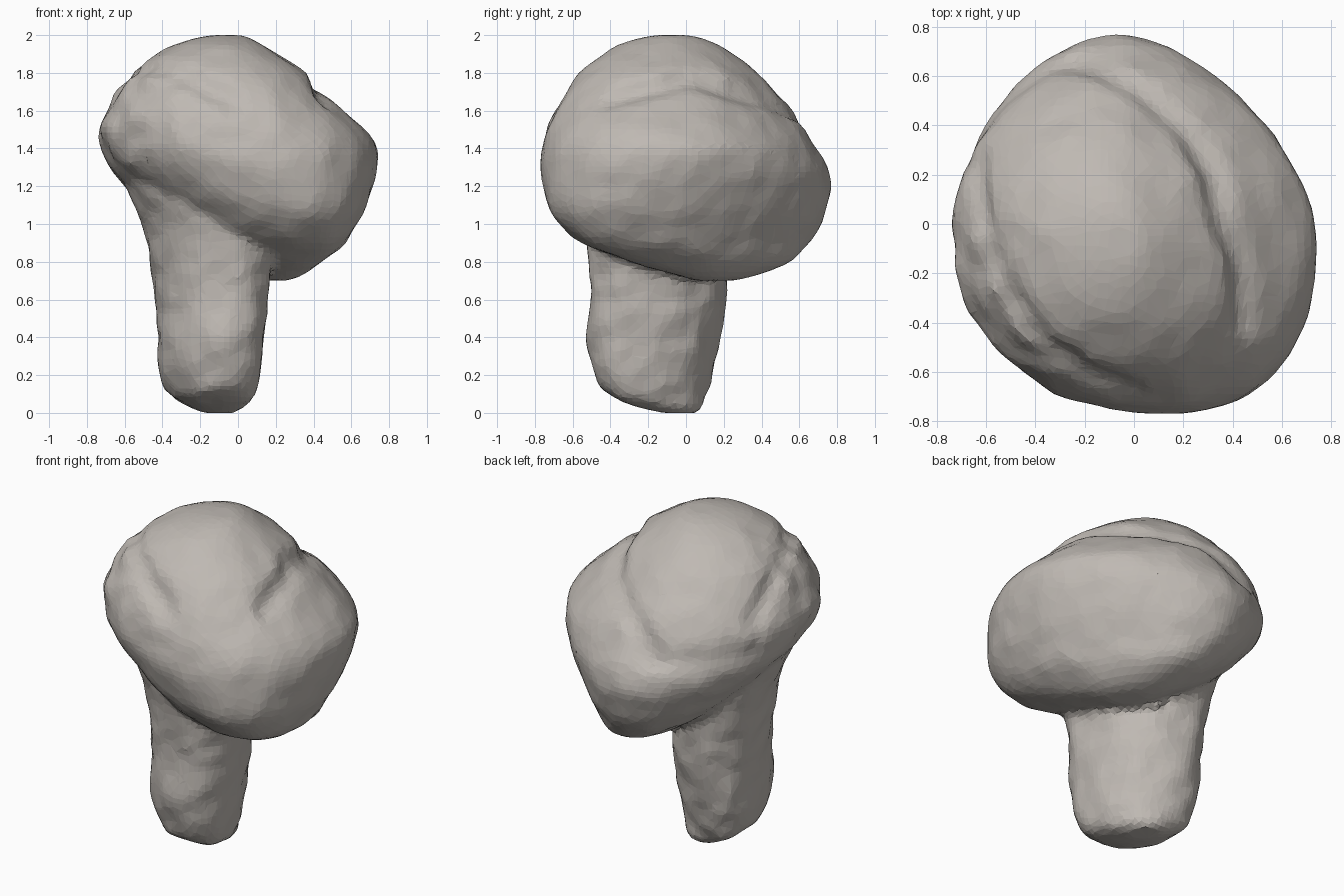
import bpy, bmesh, math, random
from mathutils import Vector, noise

if "Cube" in bpy.data.objects:
    bpy.data.objects.remove(bpy.data.objects["Cube"])

random.seed(4)
stone = bpy.data.materials.new("warm grey")
stone.diffuse_color = (0.52, 0.485, 0.45, 1)
stone.use_nodes = True
stone.node_tree.nodes["Principled BSDF"].inputs["Base Color"].default_value = stone.diffuse_color


def spline(rows, steps):
    """Catmull-Rom through rows of numbers"""
    out = []
    for i in range(len(rows) - 1):
        a, b = rows[max(i - 1, 0)], rows[i]
        c, d = rows[i + 1], rows[min(i + 2, len(rows) - 1)]
        for s in range(steps):
            t = s / steps
            out.append([0.5 * (2*q + (r - p)*t + (2*p - 5*q + 4*r - w)*t*t
                               + (3*q - p - 3*r + w)*t**3)
                        for p, q, r, w in zip(a, b, c, d)])
    out.append(list(rows[-1]))
    return out


def power(v, e):
    return math.copysign(abs(v) ** (2 / e), v)


def loft(name, rows, steps, sides, front_exp, back_exp, skew, shape):
    """Stack egg-shaped slices (z, xmin, xmax, ymin, ymax), skewed along the diagonal"""
    bm = bmesh.new()
    rings = []
    for z, x0, x1, y0, y1 in spline(rows, steps):
        cx, cy, ring = (x0 + x1) / 2, (y0 + y1) / 2, []
        phi = math.asin(skew(z))
        for k in range(sides):
            a = math.tau * k / sides
            s = math.sin(a + phi / 2)
            e = back_exp if s > 0 else front_exp
            x = cx + (x1 - x0) / 2 * power(math.cos(a - phi / 2), e)
            y = cy + (y1 - y0) / 2 * power(s, e)
            ring.append(bm.verts.new((x, y, z)))
        rings.append(ring)
    for lo, hi in zip(rings, rings[1:]):
        for k in range(sides):
            n = (k + 1) % sides
            bm.faces.new((lo[k], lo[n], hi[n], hi[k]))
    bm.faces.new(rings[0][::-1])
    bm.faces.new(rings[-1])
    bmesh.ops.recalc_face_normals(bm, faces=bm.faces)
    bm.normal_update()
    moves = [(v, v.co + v.normal * shape(v)) for v in bm.verts]
    for v, co in moves:
        v.co = co
        v.co.z = min(max(co.z, 0), 2)
    mesh = bpy.data.meshes.new(name)
    bm.to_mesh(mesh)
    bm.free()
    mesh.materials.append(stone)
    ob = bpy.data.objects.new(name, mesh)
    bpy.context.collection.objects.link(ob)
    return ob


# Creases seen from above: back-right lobe seam and front-left lip
seam = [(-.30, .68), (-.1, .62), (.05, .53), (.2, .4), (.32, .22),
        (.37, 0), (.43, -.15), (.45, -.4)]
lip = [(-.64, .25), (-.62, .05), (-.55, -.2), (-.42, -.42), (-.2, -.6), (0, -.68)]


def distance(p, path):
    best = 9
    for a, b in zip(path, path[1:]):
        a, b = Vector(a), Vector(b)
        t = max(0, min(1, (p - a).dot(b - a) / (b - a).length_squared))
        best = min(best, (p - a - (b - a) * t).length)
    return best


def cap_shape(v):
    co = v.co
    fade = min(1, max(0, (2 - co.z) / .15)) * min(1, max(0, (co.z - .7) / .15))
    rough = 2.2 if co.x < -.3 and co.y < 0 and co.z > 1.3 else 1
    d = fade * rough * 0.012 * noise.noise(co * 8)
    if co.z > 1.35:
        p = co.to_2d()
        d -= 0.045 * max(0, 1 - distance(p, seam) / .06)
        d -= 0.04 * max(0, 1 - distance(p, lip) / .05)
    return d


def stem_shape(v):
    fade = min(1, v.co.z / .1)
    return fade * 0.02 * noise.noise(v.co * 9)


def cap_skew(z):
    return -.08 - .3 * max(0, min(1, (1.4 - z) / .5))


# Tilted, lumpy cap
cap = [(.70, .08, .26, .05, .25), (.73, .0, .34, -.05, .38), (.80, -.12, .45, -.3, .55),
       (.90, -.28, .57, -.55, .65), (1.0, -.4, .63, -.67, .72), (1.1, -.5, .68, -.73, .75),
       (1.2, -.60, .71, -.76, .765), (1.3, -.68, .735, -.765, .745), (1.4, -.72, .735, -.765, .69),
       (1.5, -.735, .67, -.74, .64), (1.6, -.70, .56, -.70, .57), (1.7, -.64, .45, -.64, .47),
       (1.8, -.57, .36, -.56, .38), (1.9, -.43, .21, -.44, .25), (1.95, -.33, .13, -.35, .17),
       (1.985, -.22, .06, -.24, .08), (2.0, -.13, .02, -.15, .0)]
body = loft("mushroom", cap, 3, 72, 2.25, 1.85, cap_skew, cap_shape)

# Stem flaring into the underside of the cap
stem = [(.0, -.18, -.02, -.12, .06), (.04, -.28, .05, -.28, .09), (.1, -.37, .09, -.42, .11),
        (.2, -.42, .12, -.48, .14), (.4, -.43, .14, -.52, .18), (.6, -.44, .16, -.51, .21),
        (.8, -.47, .18, -.51, .22), (1.0, -.51, .2, -.54, .24), (1.2, -.59, .2, -.58, .28),
        (1.35, -.64, .2, -.58, .3)]
stalk = loft("mushroom_stem", stem, 3, 40, 2.2, 2.2, lambda z: -.3, stem_shape)

# Fuse cap and stem into one skin, then break it into irregular flat facets
bpy.ops.object.select_all(action='DESELECT')
stalk.select_set(True)
body.select_set(True)
bpy.context.view_layer.objects.active = body
bpy.ops.object.join()
fuse = body.modifiers.new("fuse", 'REMESH')
fuse.mode = 'VOXEL'
fuse.voxel_size = 0.03
facet = body.modifiers.new("facet", 'DECIMATE')
facet.ratio = 0.35
